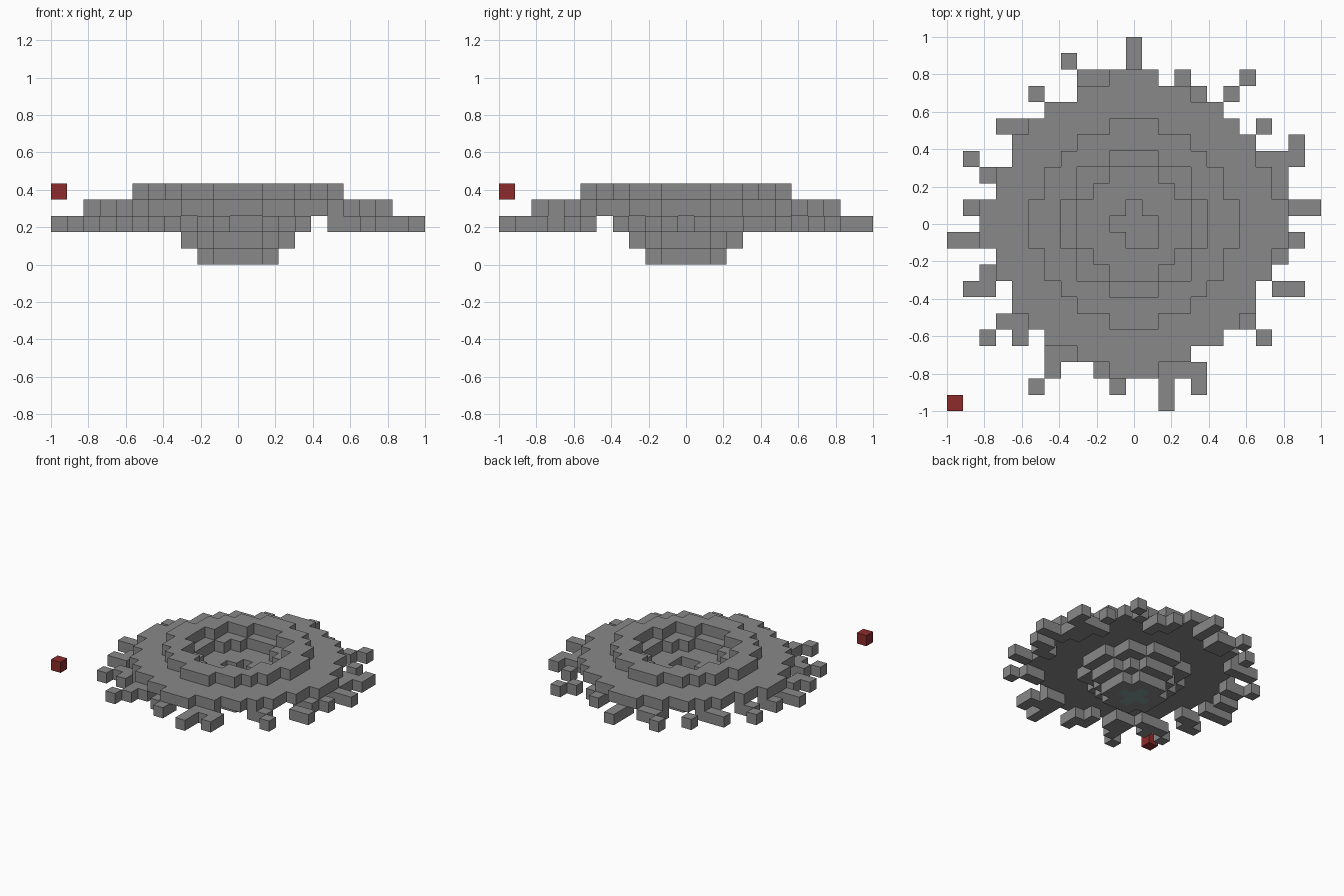
import bpy
import bmesh
from mathutils import Vector

CELL = 2 / 23
STEPS = [Vector(v) for v in ((1, 0, 0), (-1, 0, 0), (0, 1, 0), (0, -1, 0), (0, 0, 1), (0, 0, -1))]

cube = bpy.data.objects.get("Cube")
if cube:
    bpy.data.objects.remove(cube, do_unlink=True)


def make_material(name, rgb):
    mat = bpy.data.materials.new(name)
    mat.use_nodes = True
    colour = (*rgb, 1)
    mat.diffuse_color = colour
    mat.node_tree.nodes["Principled BSDF"].inputs["Base Color"].default_value = colour
    return mat


def disc(limit):
    """Flat round set of cells whose squared distance is within the limit."""
    span = range(-11, 12)
    return {(x, y) for x in span for y in span if x * x + y * y <= limit}


def layer(cells, level):
    return {(x, y, level) for x, y in cells}


stone = make_material("stone grey", (0.25, 0.25, 0.25))
teal = make_material("dull teal", (0.22, 0.33, 0.32))
red = make_material("dark red", (0.27, 0.024, 0.024))

# Nested outlines of the crater
core = disc(1)
foot = disc(5)
bowl = disc(10)
collar = disc(18)
rim = disc(38)
plateau = disc(75) | {c for c in disc(82) if min(abs(c[0]), abs(c[1])) < 2}
pit = core | {(1, -1)}

# Loose blocks around the edge, listed by row
debris_rows = {
    11: [0], 10: [-4, 0], 9: [-3, -2, 3, 7], 8: [-6, 4, 6],
    6: [-8, -7, 8], 5: [10], 4: [-10, 8, 9, 10], 3: [-9, 9], 2: [9],
    1: [-10, 10, 11], -1: [-11, -10, 10], -2: [9], -3: [-9],
    -4: [-10, -9, 9, 10], -6: [-8, -7, 7], -7: [-9, -7, 8],
    -8: [-5, -4], -9: [-5, -2, 2, 3, 4], -10: [-6, -1, 2, 4], -11: [2],
}
debris = {(x, y) for y, row in debris_rows.items() for x in row}

# Blocks touching the plateau are tucked one cell beneath it
for x, y in list(debris):
    if abs(x) >= abs(y):
        inner = (x - (1 if x > 0 else -1), y)
    else:
        inner = (x, y - (1 if y > 0 else -1))
    if inner in plateau:
        debris.add(inner)

parts = {
    "core_floor": (layer(core, 0), teal),
    "bowl_foot": (layer(foot - core, 0), stone),
    "bowl_base": (layer(bowl, 1), stone),
    "bowl_collar": (layer(collar - pit, 2), stone),
    "edge_debris": (layer(debris, 2), stone),
    "plateau": (layer(plateau - bowl, 3), stone),
    "crater_rim": (layer(rim - collar, 4), stone),
    "corner_block": ({(-11, -11, 4)}, red),
}
solid = set().union(*(cells for cells, _ in parts.values()))


def build(name, cells, mat):
    """Block mesh with faces only where a cell meets open space."""
    bm = bmesh.new()
    for cell in cells:
        centre = Vector(cell) + Vector((0, 0, 0.5))
        for n in STEPS:
            if tuple(int(v) for v in Vector(cell) + n) in solid:
                continue
            u = Vector((n.y, n.z, n.x))
            w = n.cross(u)
            corners = [centre + (n + a * u + b * w) / 2
                       for a, b in ((-1, -1), (1, -1), (1, 1), (-1, 1))]
            bm.faces.new([bm.verts.new(c * CELL) for c in corners])
    bmesh.ops.remove_doubles(bm, verts=bm.verts, dist=CELL / 100)
    mesh = bpy.data.meshes.new(name)
    bm.to_mesh(mesh)
    bm.free()
    mesh.materials.append(mat)
    bpy.context.collection.objects.link(bpy.data.objects.new(name, mesh))


for part, (cells, mat) in parts.items():
    build(part, cells, mat)
